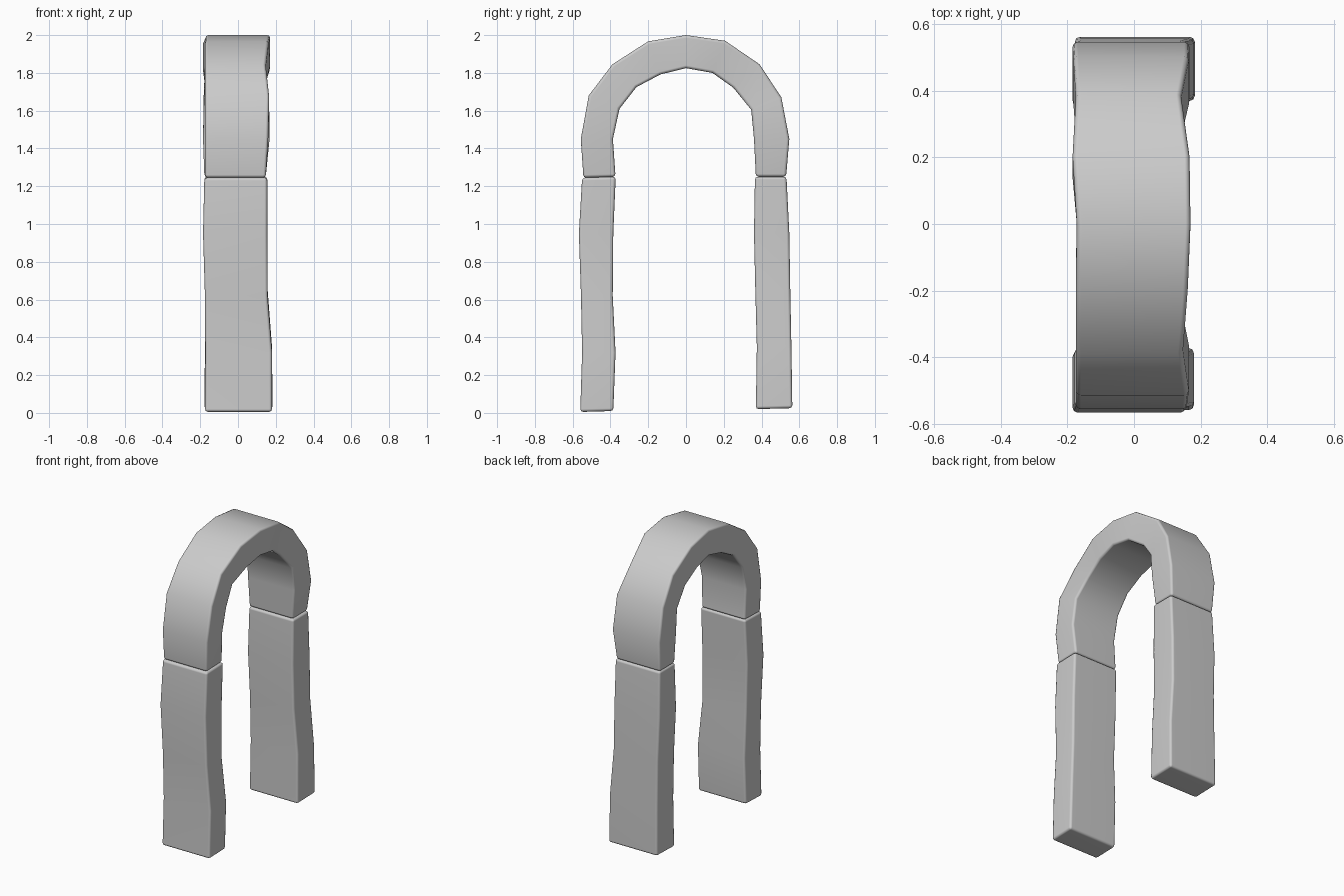
import bpy, bmesh

stone = bpy.data.materials.new("grey stone")
stone.diffuse_color = (0.6, 0.6, 0.6, 1)


def block(name, sections):
    """Bevelled stone lofted through sections:
    (outer y, outer z, inner y, inner z, left x, right x)."""
    bm = bmesh.new()
    rings = []
    for oy, oz, iy, iz, x0, x1 in sections:
        rings.append([bm.verts.new(p) for p in
                      ((x0, oy, oz), (x1, oy, oz), (x1, iy, iz), (x0, iy, iz))])
    for a, b in zip(rings, rings[1:]):
        for i in range(4):
            j = (i + 1) % 4
            bm.faces.new((a[i], a[j], b[j], b[i]))
    bm.faces.new(rings[0])
    bm.faces.new(rings[-1])
    bmesh.ops.recalc_face_normals(bm, faces=bm.faces)
    sharp = [e for e in bm.edges if e.calc_face_angle() > 0.9]
    bmesh.ops.bevel(bm, geom=sharp, offset=0.015, segments=2, profile=0.5,
                    affect='EDGES', clamp_overlap=True)
    for f in bm.faces:
        f.smooth = True
    me = bpy.data.meshes.new(name)
    bm.to_mesh(me)
    bm.free()
    me.materials.append(stone)
    ob = bpy.data.objects.new(name, me)
    bpy.context.collection.objects.link(ob)
    wn = ob.modifiers.new("flat sides", 'WEIGHTED_NORMAL')
    wn.mode = 'FACE_AREA'
    return ob


# Front pillar
block("front_pillar", [
    (-0.56, 0.005, -0.385, 0.01, -0.175, 0.18),
    (-0.55, 0.32, -0.373, 0.32, -0.173, 0.18),
    (-0.556, 0.62, -0.388, 0.62, -0.175, 0.157),
    (-0.567, 0.95, -0.385, 0.95, -0.185, 0.155),
    (-0.55, 1.245, -0.372, 1.25, -0.178, 0.155)])

# Back pillar
block("back_pillar", [
    (0.563, 0.025, 0.37, 0.02, -0.178, 0.183),
    (0.558, 0.35, 0.375, 0.35, -0.175, 0.18),
    (0.552, 0.65, 0.367, 0.65, -0.175, 0.157),
    (0.547, 0.95, 0.36, 0.95, -0.185, 0.155),
    (0.532, 1.25, 0.365, 1.25, -0.178, 0.155)])

# Curved top, from the front pillar over to the back pillar
block("arch", [
    (-0.543, 1.245, -0.373, 1.25, -0.175, 0.147),
    (-0.557, 1.45, -0.387, 1.45, -0.175, 0.16),
    (-0.515, 1.68, -0.352, 1.61, -0.175, 0.165),
    (-0.39, 1.845, -0.262, 1.725, -0.175, 0.147),
    (-0.2, 1.967, -0.135, 1.792, -0.175, 0.162),
    (0.0, 2.0, 0.0, 1.825, -0.172, 0.17),
    (0.207, 1.97, 0.14, 1.8, -0.185, 0.167),
    (0.39, 1.845, 0.25, 1.722, -0.175, 0.142),
    (0.505, 1.67, 0.345, 1.605, -0.182, 0.165),
    (0.547, 1.45, 0.36, 1.45, -0.185, 0.167),
    (0.53, 1.25, 0.37, 1.25, -0.178, 0.147)])
